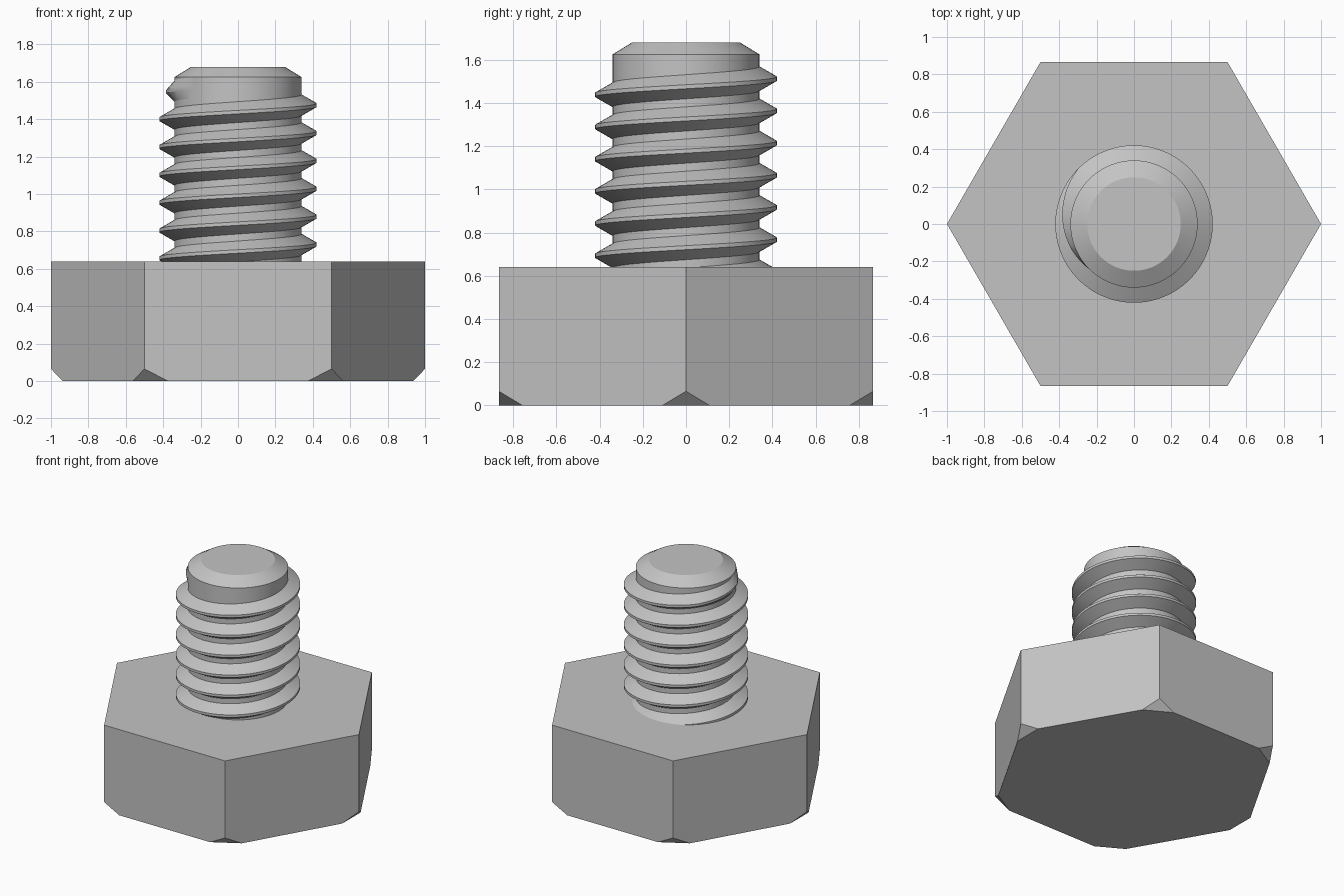
import bpy, bmesh
from math import sin, cos, tau
from mathutils import Vector

default = bpy.data.objects.get("Cube")
if default:
    bpy.data.objects.remove(default, do_unlink=True)

steel = bpy.data.materials.new("grey_steel")
steel.use_nodes = True
colour = (0.55, 0.55, 0.55, 1)
steel.diffuse_color = colour
steel.node_tree.nodes["Principled BSDF"].inputs["Base Color"].default_value = colour

SEGMENTS = 64
HEAD_HEIGHT = 0.64
CORE_RADIUS = 0.34
PITCH = 0.149
DEPTH = 0.081


def polar(radius, angle, z):
    return Vector((radius * cos(angle), radius * sin(angle), z))


def add_object(name, bm, smooth=False):
    bmesh.ops.recalc_face_normals(bm, faces=bm.faces)
    mesh = bpy.data.meshes.new(name)
    bm.to_mesh(mesh)
    bm.free()
    mesh.materials.append(steel)
    obj = bpy.data.objects.new(name, mesh)
    bpy.context.collection.objects.link(obj)
    if smooth:
        bpy.ops.object.select_all(action="DESELECT")
        obj.select_set(True)
        bpy.context.view_layer.objects.active = obj
        bpy.ops.object.shade_smooth_by_angle(angle=0.4)
    return obj


def bridge(bm, ring_a, ring_b, closed):
    count = len(ring_a)
    for i in range(count if closed else count - 1):
        j = (i + 1) % count
        bm.faces.new((ring_a[i], ring_a[j], ring_b[j], ring_b[i]))


# Hexagonal head with its lower corners cut off
bm = bmesh.new()
base = bm.faces.new([bm.verts.new(polar(1, tau * i / 6, 0)) for i in range(6)])
top = bmesh.ops.extrude_face_region(bm, geom=[base])["geom"]
bmesh.ops.translate(bm, vec=(0, 0, HEAD_HEIGHT),
                    verts=[v for v in top if isinstance(v, bmesh.types.BMVert)])
bmesh.ops.recalc_face_normals(bm, faces=bm.faces)
for i in range(6):
    angle = tau * i / 6
    cut = bmesh.ops.bisect_plane(
        bm, geom=bm.verts[:] + bm.edges[:] + bm.faces[:], clear_outer=True,
        plane_co=polar(1, angle, 0.065), plane_no=polar(0.065, angle, -0.0625))
    edges = [e for e in cut["geom_cut"] if isinstance(e, bmesh.types.BMEdge)]
    bmesh.ops.holes_fill(bm, edges=edges, sides=0)
add_object("hex_head", bm)

# Shank core with a chamfered tip
bm = bmesh.new()
rings = [[bm.verts.new(polar(r, tau * i / SEGMENTS, z)) for i in range(SEGMENTS)]
         for r, z in ((CORE_RADIUS, 0.6), (CORE_RADIUS, 1.625), (0.25, 1.68))]
for lower, upper in zip(rings, rings[1:]):
    bridge(bm, lower, upper, True)
bm.faces.new(rings[0])
bm.faces.new(rings[-1])
add_object("shank_core", bm, True)

# Right-handed helical thread that fades out over a quarter turn
TURN_START, FADE_START, FADE_END = -6, 0.375, 0.625
profile = [(0, -0.375), (1, -0.0625), (1, 0.0625), (0, 0.375)]
bm = bmesh.new()
previous = None
for step in range(int(TURN_START * SEGMENTS), int(FADE_END * SEGMENTS) + 1):
    turn = step / SEGMENTS
    fade = min(1, (FADE_END - turn) / (FADE_END - FADE_START))
    section = [bm.verts.new(polar(CORE_RADIUS + DEPTH * fade * out, tau * turn,
                                  1.475 + PITCH * (turn + along)))
               for out, along in profile]
    if previous:
        bridge(bm, previous, section, False)
    previous = section
thread = add_object("screw_thread", bm, True)

# Make the open thread strip face outwards
mesh = thread.data
middle = mesh.polygons[len(mesh.polygons) // 2]
if middle.normal.dot(Vector((middle.center.x, middle.center.y, 0))) < 0:
    mesh.flip_normals()
